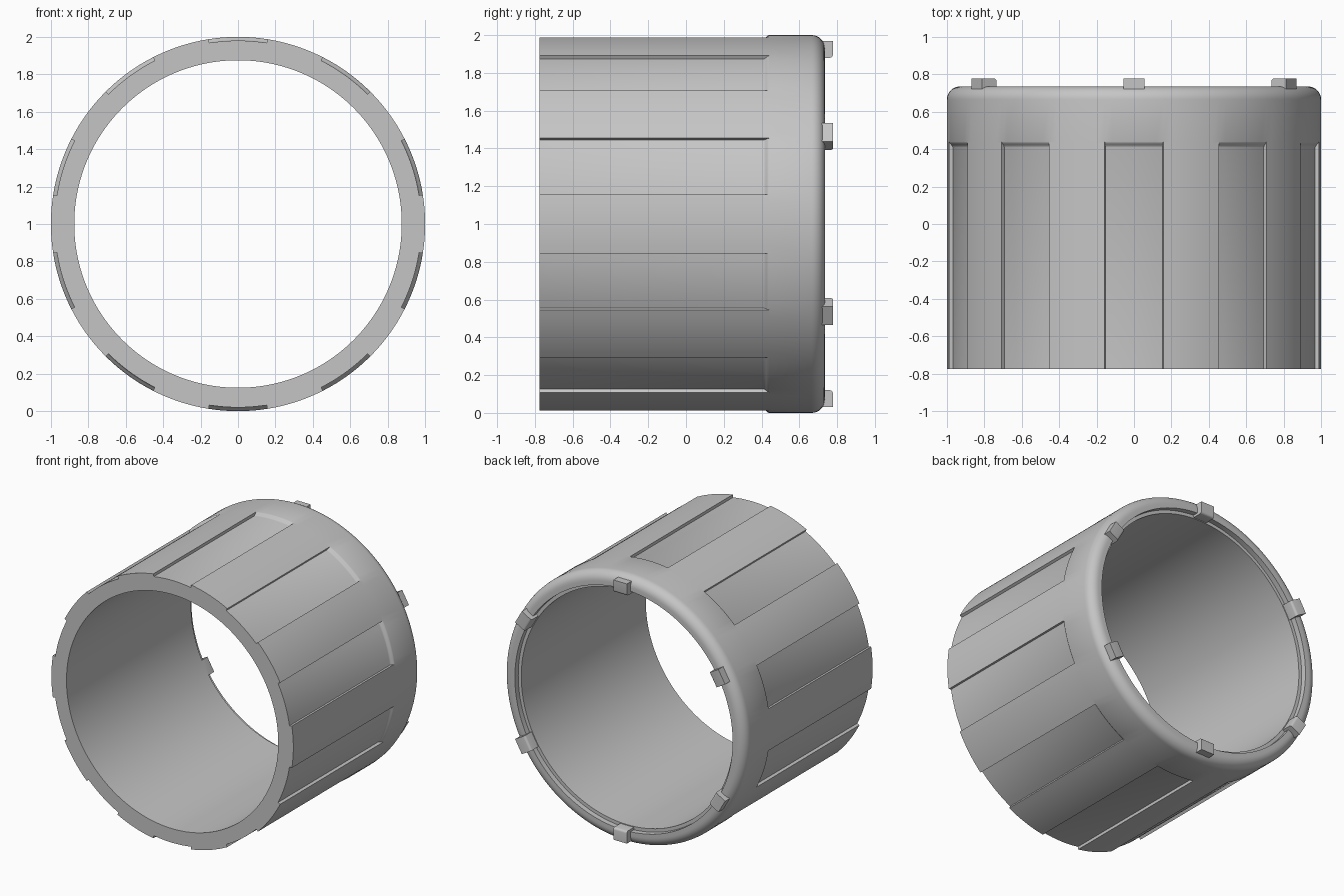
import bpy, bmesh, math
from mathutils import Matrix, Vector

cube = bpy.data.objects.get("Cube")
if cube:
    bpy.data.objects.remove(cube, do_unlink=True)

FRONT, RIM, BACK = -0.775, 0.735, 0.778
BORE, FLOOR, OUTER = 0.875, 0.98, 1.0
GROOVES, LUGS = 10, 6

grey = bpy.data.materials.new("plain grey")
grey.use_nodes = True
colour = (0.56, 0.56, 0.56, 1)
grey.diffuse_color = colour
grey.node_tree.nodes["Principled BSDF"].inputs["Base Color"].default_value = colour


def make_object(name, bm):
    bmesh.ops.recalc_face_normals(bm, faces=bm.faces)
    mesh = bpy.data.meshes.new(name)
    bm.to_mesh(mesh)
    bm.free()
    mesh.materials.append(grey)
    obj = bpy.data.objects.new(name, mesh)
    bpy.context.collection.objects.link(obj)
    bpy.ops.object.select_all(action='DESELECT')
    obj.select_set(True)
    bpy.context.view_layer.objects.active = obj
    bpy.ops.object.shade_smooth_by_angle(angle=math.radians(35))
    return obj


def section(recessed):
    """Closed (radius, y) section of the sleeve wall."""
    pts = [(BORE, FRONT), (FLOOR, FRONT), (FLOOR if recessed else OUTER, FRONT)]
    # Curved run-out at the end of each groove
    for i in range(6):
        t = i / 5
        ramp = FLOOR + (OUTER - FLOOR) * t * t * (3 - 2 * t)
        pts.append((ramp if recessed else OUTER, 0.41 + 0.03 * t))
    # Rounded back rim
    fillet = 0.07
    for i in range(9):
        a = math.pi / 2 * i / 8
        pts.append((OUTER - fillet + fillet * math.cos(a),
                    RIM - fillet + fillet * math.sin(a)))
    # Shallow counterbore behind the rim
    pts += [(0.9, RIM), (0.9, RIM - 0.04), (BORE, RIM - 0.04)]
    return pts


# Sleeve: alternating ribs and grooves swept around the y axis
bm = bmesh.new()
columns = []
pitch = 2 * math.pi / GROOVES
steps = 8
for k in range(GROOVES):
    for half, recessed in enumerate((True, False)):
        start = k * pitch - pitch / 4 + half * pitch / 2
        for s in range(steps + 1):
            a = start + pitch / 2 * s / steps
            columns.append([bm.verts.new((r * math.sin(a), y, 1 + r * math.cos(a)))
                            for r, y in section(recessed)])
for i, col in enumerate(columns):
    nxt = columns[(i + 1) % len(columns)]
    for j in range(len(col)):
        m = (j + 1) % len(col)
        bm.faces.new((col[j], col[m], nxt[m], nxt[j]))
bmesh.ops.remove_doubles(bm, verts=bm.verts, dist=0.0001)
make_object("sleeve", bm)

# Lugs: small blocks around the back rim, inner back edge eased
for k in range(LUGS):
    bm = bmesh.new()
    depth = BACK - (RIM - 0.04)
    bmesh.ops.create_cube(bm, size=1)
    bmesh.ops.scale(bm, vec=(0.112, depth, 0.09), verts=bm.verts)
    bmesh.ops.translate(bm, vec=(0, BACK - depth / 2, 0.925), verts=bm.verts)
    edge = [e for e in bm.edges
            if all(v.co.y > RIM and v.co.z < 0.925 for v in e.verts)]
    bmesh.ops.bevel(bm, geom=edge, offset=0.016, segments=3, profile=0.5,
                    affect='EDGES')
    turn = Matrix.Rotation(2 * math.pi * k / LUGS, 4, 'Y')
    bmesh.ops.transform(bm, matrix=Matrix.Translation(Vector((0, 0, 1))) @ turn,
                        verts=bm.verts)
    make_object(f"lug_{k + 1}", bm)
